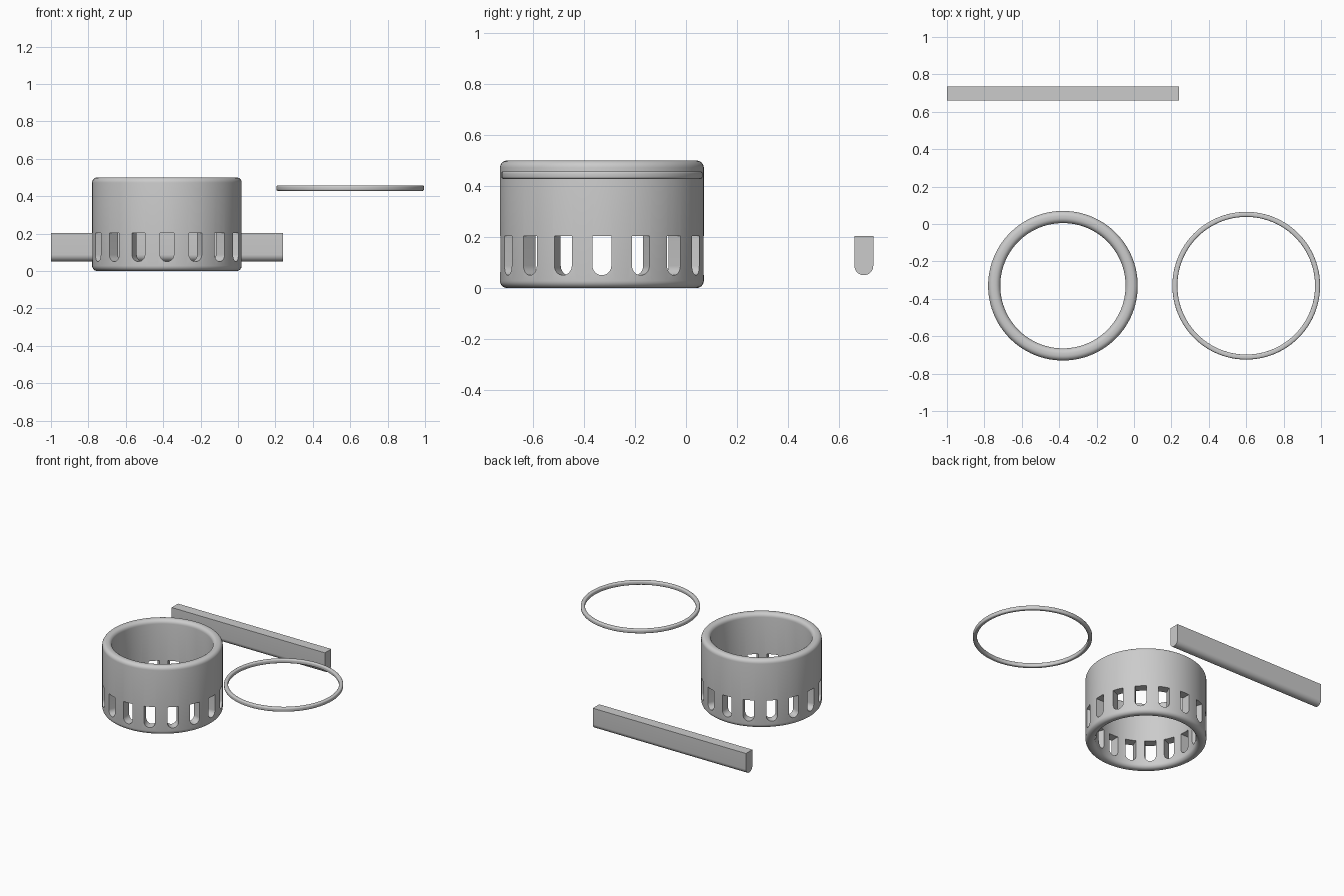
import bpy, bmesh, math
from mathutils import Matrix

if "Cube" in bpy.data.objects:
    bpy.data.objects.remove(bpy.data.objects["Cube"])

SLOT_W, SLOT_LOW, SLOT_TOP = 0.074, 0.05, 0.203


def new_object(name, bm, loc=(0, 0, 0), smooth=True):
    bmesh.ops.recalc_face_normals(bm, faces=bm.faces)
    mesh = bpy.data.meshes.new(name)
    bm.to_mesh(mesh)
    bm.free()
    ob = bpy.data.objects.new(name, mesh)
    ob.location = loc
    bpy.context.collection.objects.link(ob)
    if smooth:
        shade(ob)
    return ob


def shade(ob):
    bpy.ops.object.select_all(action='DESELECT')
    ob.select_set(True)
    bpy.context.view_layer.objects.active = ob
    bpy.ops.object.shade_smooth_by_angle(angle=math.radians(35))


def rounded_ring(r_in, r_out, z0, z1, fillet, segs, steps=6):
    """Closed rounded-rectangle section revolved about z."""
    section = []
    corners = [(r_out, z1, 0), (r_in, z1, 90), (r_in, z0, 180), (r_out, z0, 270)]
    for r, z, start in corners:
        cr = r - fillet if r == r_out else r + fillet
        cz = z - fillet if z == z1 else z + fillet
        for i in range(steps + 1):
            a = math.radians(start + 90 * i / steps)
            section.append((cr + fillet * math.cos(a), cz + fillet * math.sin(a)))
    bm = bmesh.new()
    loops = []
    for s in range(segs):
        a = 2 * math.pi * s / segs
        loops.append([bm.verts.new((r * math.cos(a), r * math.sin(a), z)) for r, z in section])
    n = len(section)
    for s in range(segs):
        p, q = loops[s], loops[(s + 1) % segs]
        for i in range(n):
            j = (i + 1) % n
            bm.faces.new((p[i], q[i], q[j], p[j]))
    return bm


def add_bar(bm, x0, x1, matrix=Matrix()):
    """Bar along x with flat top and half-round underside."""
    r = SLOT_W / 2
    sec = [(-r, SLOT_TOP), (r, SLOT_TOP)]
    for i in range(17):
        a = -math.pi * i / 16
        sec.append((r * math.cos(a), SLOT_LOW + r + r * math.sin(a)))
    ends = [[bm.verts.new(matrix @ Matrix.Translation((x, y, z)).translation)
             for y, z in sec] for x in (x0, x1)]
    bm.faces.new(ends[0])
    bm.faces.new(ends[1][::-1])
    for i in range(len(sec)):
        j = (i + 1) % len(sec)
        bm.faces.new((ends[0][i], ends[1][i], ends[1][j], ends[0][j]))


# slotted band
band_loc = (-0.38, -0.33, 0)
band = new_object("slotted_band",
                  rounded_ring(0.335, 0.4, 0, 0.5, 0.028, 100), band_loc, smooth=False)

# sixteen radial slots cut through the wall
bm = bmesh.new()
for k in range(16):
    add_bar(bm, 0.28, 0.46, Matrix.Rotation(2 * math.pi * k / 16, 4, 'Z'))
cutter = new_object("slot_cutter", bm, band_loc, smooth=False)
cutter.hide_render = True
mod = band.modifiers.new("slots", 'BOOLEAN')
mod.operation = 'DIFFERENCE'
mod.solver = 'EXACT'
mod.object = cutter
bpy.context.view_layer.objects.active = band
bpy.ops.object.modifier_apply(modifier=mod.name)
bpy.data.objects.remove(cutter)
shade(band)

# thin loose ring
new_object("thin_ring",
           rounded_ring(0.368, 0.395, 0.428, 0.458, 0.009, 96, 4), (0.6, -0.33, 0))

# long bar with rounded underside
bm = bmesh.new()
add_bar(bm, -1.0, 0.24)
new_object("slot_bar", bm, (0, 0.698, 0))
